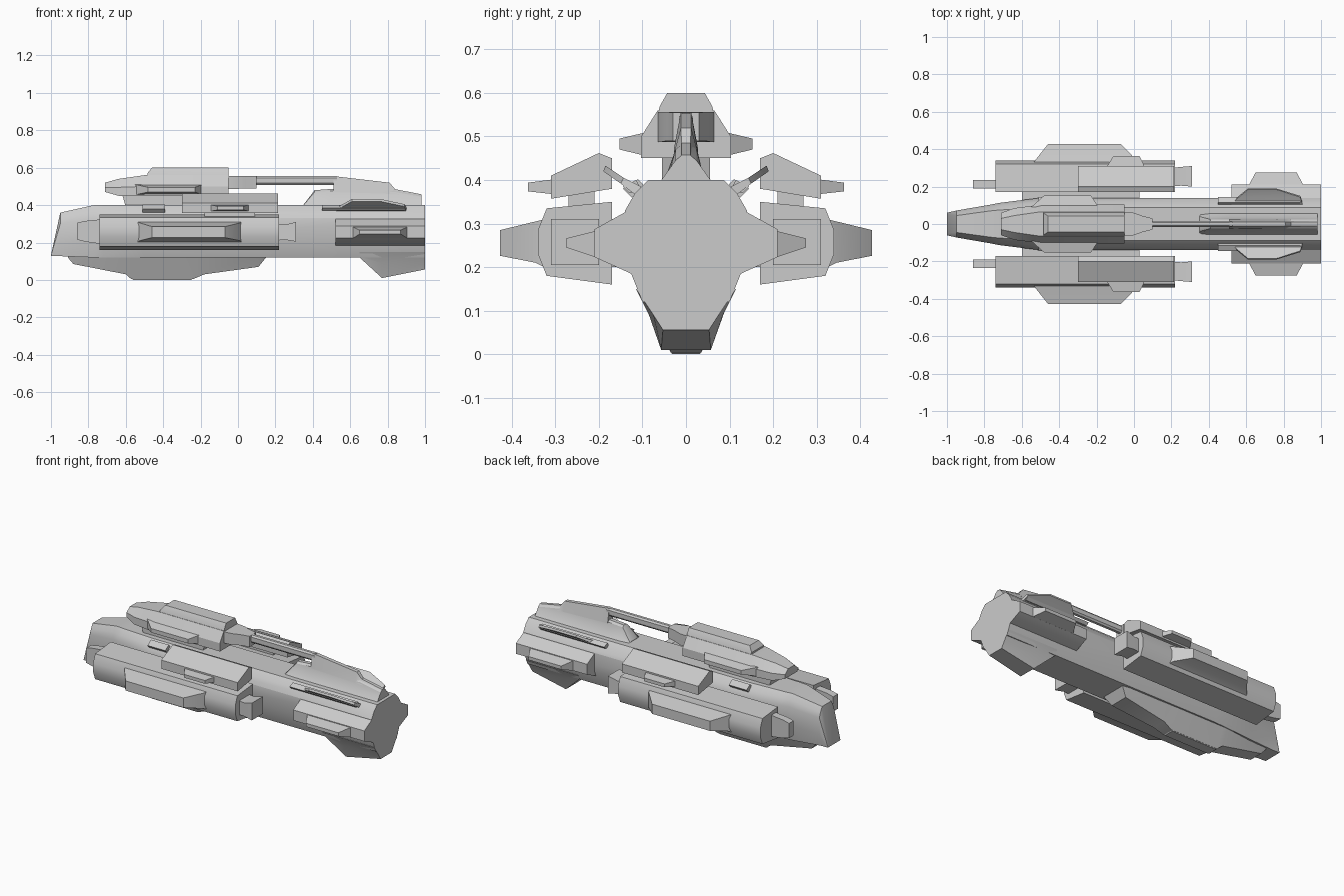
import bpy, bmesh


def loft(name, rings, mirror=False):
    """Skin a list of equal-length closed rings and cap both ends."""
    bm = bmesh.new()
    vs = [[bm.verts.new(p) for p in r] for r in rings]
    n = len(vs[0])
    for a, b in zip(vs, vs[1:]):
        for i in range(n):
            j = (i + 1) % n
            bm.faces.new((a[i], a[j], b[j], b[i]))
    bm.faces.new(vs[0])
    bm.faces.new(vs[-1])
    bmesh.ops.recalc_face_normals(bm, faces=bm.faces)
    me = bpy.data.meshes.new(name)
    bm.to_mesh(me)
    bm.free()
    ob = bpy.data.objects.new(name, me)
    bpy.context.collection.objects.link(ob)
    if mirror:
        m = ob.modifiers.new("mirror", 'MIRROR')
        m.use_axis = (False, True, False)
        m.use_mirror_merge = False
    bpy.ops.object.select_all(action='DESELECT')
    ob.select_set(True)
    bpy.context.view_layer.objects.active = ob
    bpy.ops.object.shade_smooth_by_angle(angle=0.45)
    return ob


def X(x, pts):               # ring across x from (y, z) points
    return [(x, y, z) for y, z in pts]


def S(x, half):              # symmetric ring from half profile, top to bottom
    return X(x, half + [(-y, z) for y, z in reversed(half)])


def RX(x, y0, y1, z0, z1):   # rectangle across x
    return X(x, [(y0, z0), (y1, z0), (y1, z1), (y0, z1)])


def RY(y, x0, x1, z0, z1):   # rectangle across y
    return [(x0, y, z0), (x1, y, z0), (x1, y, z1), (x0, y, z1)]


def RZ(z, x0, x1, y):        # centred rectangle across z
    return [(x0, -y, z), (x1, -y, z), (x1, y, z), (x0, y, z)]


# Main hull with narrowing nose
mid = [(.087, .40), (.117, .37), (.14, .33), (.14, .22), (.10, .12)]
loft("main_hull", [
    S(-1.0, [(.05, .132), (.055, .131), (.06, .13), (.06, .129), (.06, .128)]),
    S(-.95, [(.045, .36), (.06, .33), (.072, .30), (.07, .20), (.06, .127)]),
    S(-.77, [(.07, .40), (.09, .37), (.103, .33), (.10, .22), (.08, .12)]),
    S(-.72, [(.075, .40), (.10, .37), (.113, .33), (.11, .22), (.085, .12)]),
    S(-.5, mid), S(1.0, mid)])

# Belly keel
loft("belly_keel", [
    S(-.91, [(.06, .14), (.05, .12)]), S(-.88, [(.065, .14), (.045, .085)]),
    S(-.60, [(.10, .14), (.045, .03)]), S(-.57, [(.10, .14), (.035, .004)]),
    S(-.24, [(.10, .14), (.035, .004)]), S(-.18, [(.10, .14), (.045, .03)]),
    S(.11, [(.10, .14), (.06, .07)]), S(.15, [(.10, .14), (.08, .12)])])
loft("belly_plate", [RZ(.0, -.56, -.25, .032), RZ(.01, -.57, -.24, .036)])

# Stern engine block, with wide cheeks and a ventral fin
loft("stern_block", [S(x, [(.115, .34), (.21, .287), (.21, .223), (.115, .18)])
                     for x in (.52, 1.0)])
loft("stern_ventral_fin", [
    S(.65, [(.115, .15), (.10, .13), (.095, .12)]),
    S(.77, [(.115, .15), (.085, .09), (.057, .01)]),
    S(1.0, [(.115, .15), (.075, .09), (.053, .056)])])
loft("stern_cheek_fin", [RY(.20, .61, .91, .22, .285),
                         RY(.275, .65, .87, .245, .266)], True)

# Dorsal fin, stepped base and thin blade
base = lambda z, w: [(w, z), (w + .012, z - .01), (.035, .43), (.06, .395)]
loft("dorsal_fin_base", [
    S(.35, [(.03, .402), (.04, .40), (.05, .398), (.06, .39)]),
    S(.41, base(.48, .012)), S(.51, base(.487, .012)),
    S(.84, base(.48, .012)), S(.98, base(.455, .012))])
loft("dorsal_fin_blade", [
    S(.51, [(.012, .555), (.028, .47)]), S(.81, [(.012, .52), (.028, .46)]),
    S(.84, [(.01, .485), (.028, .46)]), S(.98, [(.01, .458), (.02, .44)])])

# Canted stern fins and hull rails
loft("canted_fin", [
    [(.52, .115, .365), (.90, .115, .365), (.90, .103, .385), (.52, .103, .385)],
    [(.56, .15, .392), (.89, .15, .392), (.89, .143, .405), (.56, .143, .405)],
    [(.61, .19, .42), (.76, .19, .42), (.76, .185, .433), (.61, .185, .433)]], True)
loft("stern_rail", [X(x, [(.10, .375), (.13, .37), (.145, .385), (.115, .40)])
                    for x in (.45, .89)], True)
loft("bow_rail", [X(x, [(.09, .38), (.125, .36), (.145, .38), (.11, .402)])
                  for x in (-.51, -.39)], True)

# Side weapon pods, joined to the hull by pylons
pod = [(.17, .16), (.32, .18), (.34, .23), (.34, .285), (.32, .335), (.17, .35)]
loft("side_pod", [X(x, pod) for x in (-.74, .22)], True)
loft("pod_pylon", [RX(x, .12, .18, .20, .31) for x in (-.6, .03)], True)
loft("pod_side_armor", [RY(.325, -.54, .02, .20, .31), RY(.345, -.525, .01, .21, .305),
                        RY(.427, -.46, -.07, .226, .285)], True)
loft("pod_exhaust", [RX(.20, .20, .30, .21, .30), RX(.25, .205, .305, .215, .295),
                     RX(.31, .20, .31, .205, .31)], True)
loft("pod_muzzle", [RX(-.72, .19, .235, .19, .325), RX(-.82, .19, .235, .205, .315),
                    RX(-.86, .19, .235, .215, .305)], True)

# Upper launcher boxes on the pods
box = [(.20, .462), (.17, .45), (.17, .38), (.31, .357), (.31, .41)]
loft("launcher_box", [X(x, box) for x in (-.30, .215)], True)
loft("launcher_stand", [RX(x, .21, .27, .33, .38) for x in (-.18, .09)], True)
loft("launcher_fin", [RY(.30, -.15, .06, .367, .402),
                      RY(.363, -.11, .03, .374, .394)], True)

# Top gun turret
loft("turret_neck", [RZ(.39, -.60, -.2, .055), RZ(.46, -.62, -.18, .055)])
loft("turret_body", [
    S(-.71, [(.03, .52), (.06, .495), (.06, .47)]),
    S(-.64, [(.045, .54), (.085, .495), (.085, .45)]),
    S(-.50, [(.065, .56), (.103, .50), (.103, .45)]),
    S(-.05, [(.065, .56), (.103, .50), (.103, .45)])])
loft("turret_top_plate", [RZ(.55, -.485, -.05, .065), RZ(.57, -.485, -.05, .06),
                          RZ(.60, -.46, -.05, .043)])
loft("turret_side_fin", [RY(.09, -.55, -.19, .455, .51),
                         RY(.153, -.48, -.23, .47, .495)], True)
loft("gun_mount", [RX(-.06, -.065, .065, .487, .556), RX(.0, -.06, .06, .487, .556),
                   RX(.04, -.045, .045, .49, .556), RX(.10, -.03, .03, .49, .555)])
bar = [(.008, .555), (.016, .545), (.016, .518), (.008, .508)]
loft("gun_barrel", [S(x, bar) for x in (.09, .53)])
